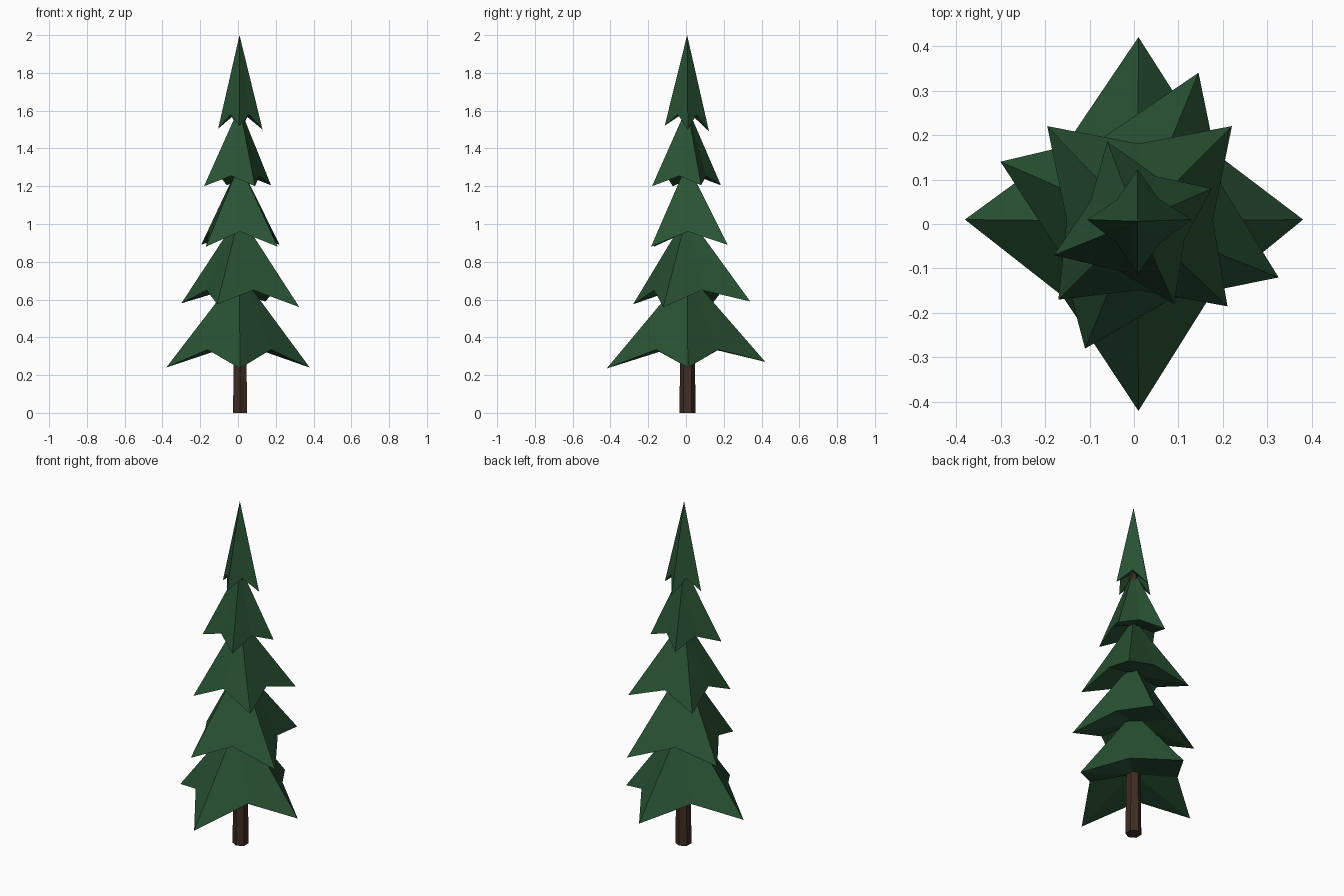
import bpy, math
from mathutils import Vector

if "Cube" in bpy.data.objects:
    bpy.data.objects.remove(bpy.data.objects["Cube"])


def material(name, rgb):
    m = bpy.data.materials.new(name)
    m.diffuse_color = (*rgb, 1)
    m.use_nodes = True
    m.node_tree.nodes["Principled BSDF"].inputs["Base Color"].default_value = m.diffuse_color
    return m


def add_mesh(name, verts, faces, mat):
    me = bpy.data.meshes.new(name)
    me.from_pydata(verts, [], faces)
    me.materials.append(mat)
    ob = bpy.data.objects.new(name, me)
    bpy.context.collection.objects.link(ob)
    return ob


GREEN = material("needles", (0.022, 0.085, 0.034))
BROWN = material("bark", (0.05, 0.027, 0.018))
CX, CY = 0.008, 0.006


# One tier of branches: four drooping tips, raised valleys between them,
# a peak above and a shallow hollow underside
def tier(name, apex_z, valley_z, under_z, tips):
    c = Vector((CX, CY, 0))
    rim = []
    for i, t in enumerate(tips):
        a = Vector(t)
        b = Vector(tips[(i + 1) % 4])
        da, db = (a - c).to_2d(), (b - c).to_2d()
        mid = da.normalized() + db.normalized()
        v = mid.normalized() * (da.length + db.length) / 2 * 0.585
        rim += [tuple(a), (CX + v.x, CY + v.y, valley_z)]
    verts = rim + [(CX, CY, apex_z), (CX, CY, under_z)]
    faces = []
    for i in range(8):
        j = (i + 1) % 8
        faces += [(i, j, 8), (j, i, 9)]
    add_mesh(name, verts, faces, GREEN)


# Branch tiers, bottom to top (tips listed counter-clockwise)
tier("branches_bottom", 0.745, 0.335, 0.37,
     [(0.38, 0.01, 0.24), (0.01, 0.42, 0.27), (-0.38, 0.01, 0.24), (0.01, -0.42, 0.235)])
tier("branches_lower", 1.05, 0.65, 0.68,
     [(0.325, -0.12, 0.56), (0.145, 0.34, 0.59), (-0.30, 0.14, 0.58), (-0.11, -0.28, 0.575)])
tier("branches_middle", 1.32, 0.96, 0.985,
     [(0.21, -0.185, 0.88), (0.22, 0.22, 0.89), (-0.195, 0.22, 0.89), (-0.17, -0.17, 0.88)])
tier("branches_upper", 1.62, 1.255, 1.28,
     [(0.175, 0.08, 1.205), (-0.06, 0.185, 1.205), (-0.18, -0.07, 1.2), (0.09, -0.18, 1.2)])
tier("branches_top", 2.0, 1.58, 1.60,
     [(0.13, 0.01, 1.50), (0.008, 0.122, 1.49), (-0.105, 0.01, 1.505), (0.008, -0.113, 1.52)])

# Six-sided tapering trunk, running up into the top tier
verts = []
for z, r in ((0, 0.043), (1.7, 0.02)):
    for k in range(6):
        a = math.radians(90 + 60 * k)
        verts.append((0.011 + r * math.cos(a), 0.008 + r * math.sin(a), z))
faces = [(k, (k + 1) % 6, 6 + (k + 1) % 6, 6 + k) for k in range(6)]
faces += [tuple(reversed(range(6))), tuple(range(6, 12))]
add_mesh("trunk", verts, faces, BROWN)
